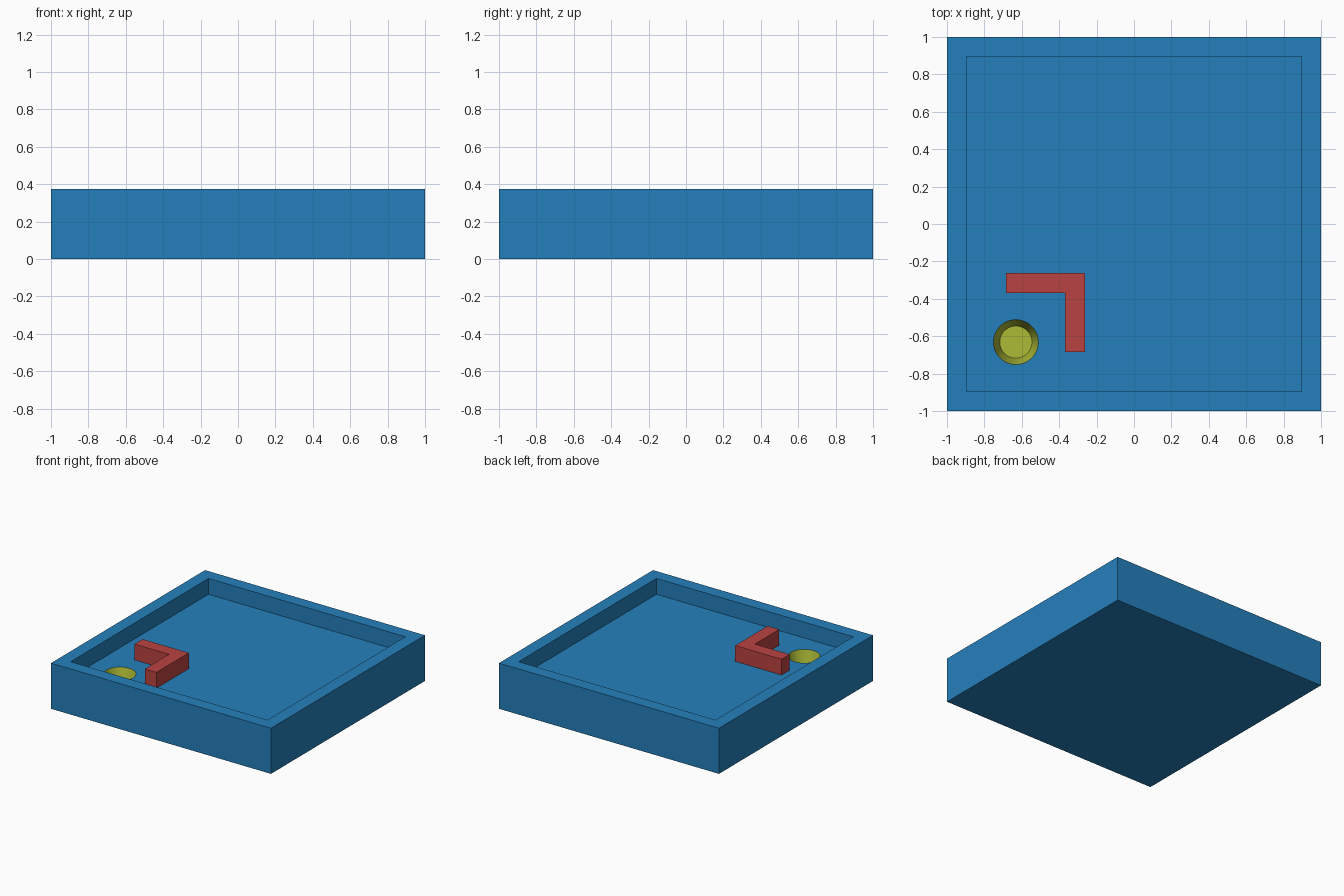
import bpy, bmesh, math

if "Cube" in bpy.data.objects:
    bpy.data.objects.remove(bpy.data.objects["Cube"])

U = 2 / 19              # wall thickness, the module everything is built on
TOP, FLOOR = 0.375, 0.245
CUP_XY, CUP_R, CUP_R2, CUP_DEPTH = -6 * U, 0.12, 0.086, 0.13


def material(name, rgb):
    mat = bpy.data.materials.new(name)
    linear = [((c / 255 + 0.055) / 1.055) ** 2.4 for c in rgb]
    mat.diffuse_color = (*linear, 1)
    mat.use_nodes = True
    mat.node_tree.nodes["Principled BSDF"].inputs["Base Color"].default_value = mat.diffuse_color
    return mat


def ring(bm, points, z):
    return [bm.verts.new((x, y, z)) for x, y in points]


def loft(bm, rings):
    for a, b in zip(rings, rings[1:]):
        n = len(a)
        for i in range(n):
            j = (i + 1) % n
            bm.faces.new((a[i], a[j], b[j], b[i]))


def square(h):
    return [(-h, -h), (h, -h), (h, h), (-h, h)]


def circle(r, n=64):
    return [(CUP_XY + r * math.cos(2 * math.pi * i / n),
             CUP_XY + r * math.sin(2 * math.pi * i / n)) for i in range(n)]


def finish(bm, name, mat):
    mesh = bpy.data.meshes.new(name)
    bm.to_mesh(mesh)
    bm.free()
    mesh.materials.append(mat)
    obj = bpy.data.objects.new(name, mesh)
    bpy.context.collection.objects.link(obj)


# Walled tray, its floor pierced by the round hole
bm = bmesh.new()
rings = [ring(bm, square(1), 0), ring(bm, square(1), TOP),
         ring(bm, square(1 - U), TOP), ring(bm, square(1 - U), FLOOR)]
loft(bm, rings)
bm.faces.new(rings[0][::-1])
inner = rings[-1]
edges = [bm.edges.get((inner[i], inner[(i + 1) % 4])) for i in range(4)]
hole = ring(bm, circle(CUP_R), FLOOR)
edges += [bm.edges.new((hole[i - 1], hole[i])) for i in range(len(hole))]
fill = bmesh.ops.triangle_fill(bm, use_beauty=True, edges=edges)
for f in fill["geom"]:
    if isinstance(f, bmesh.types.BMFace):
        f.normal_update()
        if f.normal.z < 0:
            f.normal_flip()
finish(bm, "tray", material("blue", (37, 128, 188)))

# Tapered cup lining the hole
bm = bmesh.new()
rings = [ring(bm, circle(CUP_R), FLOOR), ring(bm, circle(CUP_R2), FLOOR - CUP_DEPTH)]
loft(bm, rings)
bm.faces.new(rings[1])
finish(bm, "hole_cup", material("yellow", (172, 186, 54)))

# L-shaped barrier, level with the rim
bm = bmesh.new()
a, b, c = -6.5 * U, -3.5 * U, -2.5 * U
outline = [(b, a), (c, a), (c, c), (a, c), (a, b), (b, b)]
rings = [ring(bm, outline, FLOOR), ring(bm, outline, TOP)]
loft(bm, rings)
bm.faces.new(rings[0][::-1])
bm.faces.new(rings[1])
finish(bm, "corner_barrier", material("red", (186, 68, 65)))
